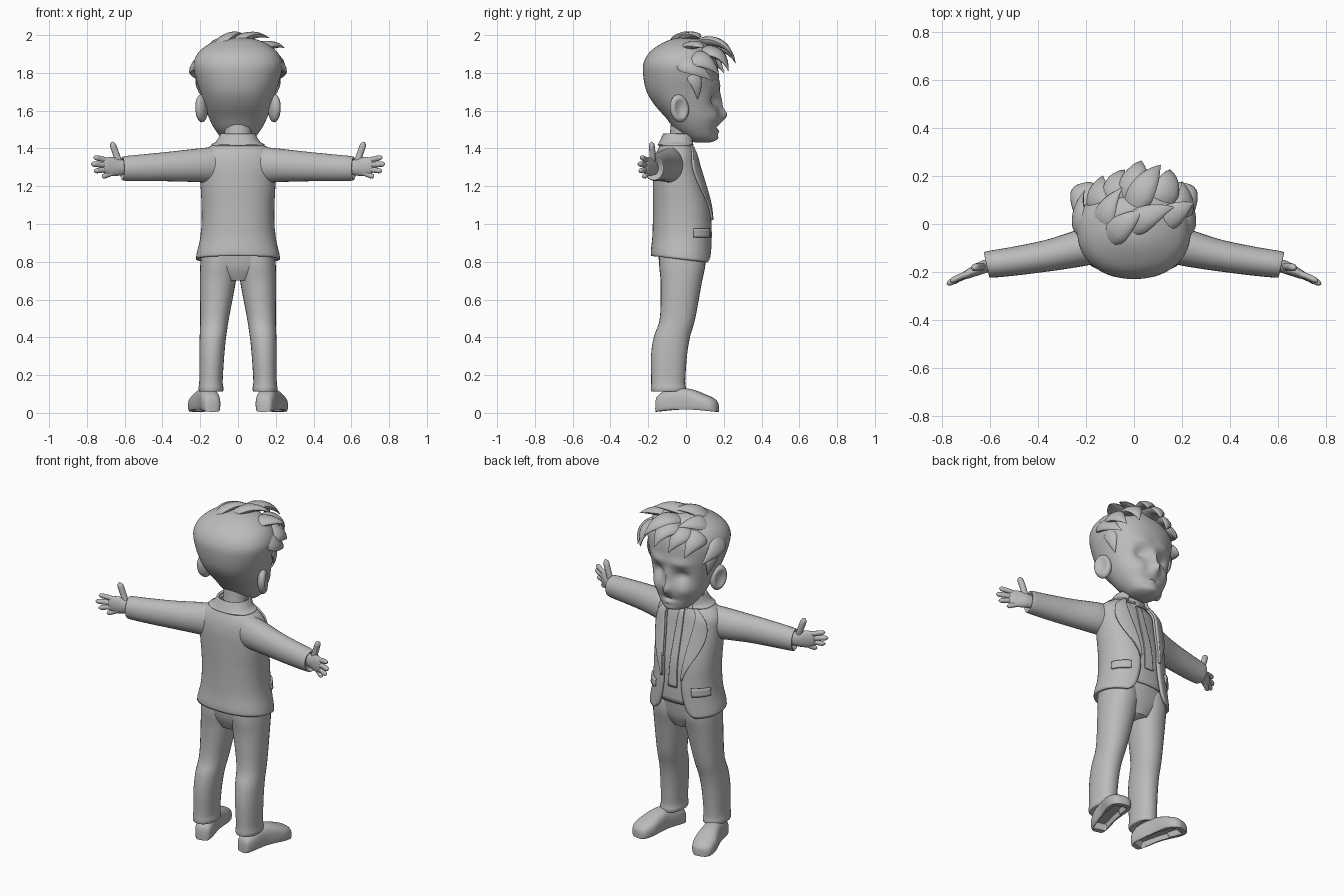
import bpy, bmesh
from math import sin, cos, pi, radians, exp, copysign
from mathutils import Vector, Matrix

default_cube = bpy.data.objects.get("Cube")
if default_cube:
    bpy.data.objects.remove(default_cube, do_unlink=True)

# The single clay colour
grey = bpy.data.materials.new("clay_grey")
grey.use_nodes = True
clay = (0.5, 0.5, 0.5, 1)
grey.diffuse_color = clay
grey.node_tree.nodes["Principled BSDF"].inputs["Base Color"].default_value = clay
UP = Vector((0, 0, 1))


def finish(name, bm, mirror=False, thickness=0):
    bmesh.ops.recalc_face_normals(bm, faces=bm.faces)
    mesh = bpy.data.meshes.new(name)
    bm.to_mesh(mesh)
    bm.free()
    mesh.materials.append(grey)
    mesh.shade_smooth()
    mesh.set_sharp_from_angle(angle=radians(55))
    obj = bpy.data.objects.new(name, mesh)
    bpy.context.collection.objects.link(obj)
    if thickness:
        solid = obj.modifiers.new("thickness", "SOLIDIFY")
        solid.thickness = thickness
        solid.offset = 0
    if mirror:
        obj.modifiers.new("mirror", "MIRROR").use_clip = False
    return obj


def spline(keys, steps=5):
    """Catmull-Rom interpolation of equal-length tuples."""
    out = []
    last = len(keys) - 1
    for i in range(last):
        a, b, c, d = keys[max(i - 1, 0)], keys[i], keys[i + 1], keys[min(i + 2, last)]
        for s in range(steps):
            t = s / steps
            out.append(tuple(
                q + t / 2 * (r - p + t * (2 * p - 5 * q + 4 * r - w + t * (3 * (q - r) + w - p)))
                for p, q, r, w in zip(a, b, c, d)))
    return out + [tuple(keys[-1])]


def squash(v, power):
    return copysign(abs(v) ** power, v)


def loft(bm, rings, sides=28, power=1.0, warp=None):
    """Skin a closed tube over (centre, U radius vector, V radius vector) rings."""
    rows = []
    for centre, u, v in rings:
        row = []
        for k in range(sides):
            a = 2 * pi * k / sides
            p = centre + u * squash(cos(a), power) + v * squash(sin(a), power)
            row.append(bm.verts.new(warp(p) if warp else p))
        rows.append(row)
    for lower, upper in zip(rows, rows[1:]):
        for k in range(sides):
            j = (k + 1) % sides
            bm.faces.new((lower[k], lower[j], upper[j], upper[k]))
    bm.faces.new(rows[0])
    bm.faces.new(rows[-1])


def upright(name, keys, mirror=False, **options):
    """Loft from (z, x, y, x radius, y radius) keys."""
    bm = bmesh.new()
    rings = [(Vector((x, y, z)), Vector((rx, 0, 0)), Vector((0, ry, 0)))
             for z, x, y, rx, ry in spline(keys)]
    loft(bm, rings, **options)
    return finish(name, bm, mirror)


def strand(bm, start, mid, end, width, flat, profile, normal=None, steps=12):
    """Curved tapering tube used for hair locks and fingers."""
    start, mid, end = Vector(start), Vector(mid), Vector(end)
    rings = []
    for i in range(steps + 1):
        t = i / steps
        p = start * (1 - t) ** 2 + mid * 2 * t * (1 - t) + end * t * t
        along = ((mid - start) * (1 - t) + (end - mid) * t).normalized()
        out = normal or (p - Vector((0, -0.03, 1.72)))
        side = along.cross(out).normalized()
        w = width * profile(t)
        rings.append((p, side * w, side.cross(along) * w * flat))
    loft(bm, rings, sides=12)


# Body surface shared by jacket, shirt, lapels and pockets: z, y, rx, ry, opening angle
BODY = spline([
    (.81, -.022, .222, .162, 36), (.84, -.022, .218, .163, 24), (.92, -.018, .2, .16, 18),
    (1, -.018, .192, .157, 16), (1.1, -.022, .192, .152, 18), (1.2, -.035, .197, .14, 21),
    (1.3, -.048, .2, .125, 25), (1.36, -.05, .195, .112, 28), (1.4, -.05, .16, .095, 30),
    (1.43, -.048, .105, .08, 34), (1.48, -.035, .075, .07, 42)])


def section(z):
    for a, b in zip(BODY, BODY[1:]):
        if z <= b[0]:
            t = max(0, (z - a[0]) / (b[0] - a[0]))
            return [p + (q - p) * t for p, q in zip(a, b)]
    return BODY[-1]


def opening(z):
    return section(z)[4]


def body_point(z, degrees, offset):
    _, cy, rx, ry, _ = section(z)
    a = radians(degrees)
    x = (rx + offset) * squash(sin(a), .88)
    y = cy + (ry + offset) * squash(cos(a), .88)
    droop = max(0, min(1, (.95 - z) / .14))
    return Vector((x, y, z - .12 * y * droop))


def patch(name, low, high, left, right, offset, thickness, mirror=False, rows=24, columns=12):
    """Sheet lying on the body between two edge-angle functions of (z, t)."""
    bm = bmesh.new()
    grid = []
    for i in range(rows + 1):
        t = i / rows
        z = low + (high - low) * t
        a, b = left(z, t), right(z, t)
        grid.append([bm.verts.new(body_point(z, a + (b - a) * k / columns, offset))
                     for k in range(columns + 1)])
    for r, s in zip(grid, grid[1:]):
        for k in range(columns):
            bm.faces.new((r[k], r[k + 1], s[k + 1], s[k]))
    return finish(name, bm, mirror, thickness)


# Clothing on the torso
patch("jacket", .81, 1.46, lambda z, t: opening(z), lambda z, t: 360 - opening(z),
      -.006, .014, rows=48, columns=56)
patch("shirt", .87, 1.46, lambda z, t: -180, lambda z, t: 180, -.022, .006, columns=48)
patch("lapels", 1.02, 1.42, lambda z, t: opening(z) - 1,
      lambda z, t: opening(z) + 2 + 26 * sin(pi * min(1, t ** 1.4 * .95)), .007, .012, True)
patch("jacket_collar", 1.415, 1.475, lambda z, t: opening(z) - 4,
      lambda z, t: 364 - opening(z), .008, .014, columns=40)
patch("pocket_flaps", .93, .975, lambda z, t: 34, lambda z, t: 72, .005, .012, True, rows=4)
patch("tie", .96, 1.4, lambda z, t: -7 + 3 * t, lambda z, t: 7 - 3 * t, -.013, .008)
patch("shirt_collar", 1.41, 1.47, lambda z, t: 6 + 8 * t, lambda z, t: 60, -.006, .01, True)

# Neck, hips and legs
upright("neck", [(1.38, 0, -.04, .08, .07), (1.45, 0, -.025, .07, .065), (1.53, 0, 0, .08, .08)])
upright("hips", [(.7, 0, -.02, .08, .09), (.76, 0, -.02, .165, .115), (.82, 0, -.02, .19, .125),
                 (.9, 0, -.018, .18, .132)], power=.9)
upright("trouser_legs", [
    (.86, .098, -.02, .094, .12), (.78, .1, -.02, .1, .122), (.68, .108, -.026, .094, .108),
    (.5, .124, -.045, .076, .094), (.4, .133, -.075, .07, .096), (.3, .139, -.09, .066, .095),
    (.17, .143, -.094, .062, .09), (.13, .143, -.093, .066, .093), (.112, .143, -.093, .06, .087),
    (.12, .143, -.09, .04, .06)], mirror=True, power=.92)

# Shoes, turned outward, with a hollow sole
ALONG = Vector((.24, .97, 0)).normalized()
ACROSS = Vector((ALONG.y, -ALONG.x, 0))
HEEL = Vector((.133, -.158, 0))


def sole(p):
    side, reach = abs((p - HEEL).dot(ACROSS)), (p - HEEL).dot(ALONG)
    p.z = max(p.z, .006 + .012 * sin(pi * max(0, min(1, reach / .33))))
    if p.z < .022 and side < .036 and .03 < reach < .3:
        p.z = .045
    return p


bm = bmesh.new()
loft(bm, [(HEEL + ALONG * d + UP * (h / 2 - .005), ACROSS * w, UP * (h / 2 + .006))
          for d, w, h in spline([
              (0, .02, .06), (.012, .042, .09), (.06, .052, .12), (.14, .052, .13),
              (.2, .06, .122), (.26, .067, .1), (.31, .058, .078), (.333, .035, .055),
              (.338, .01, .035)])], sides=36, power=.75, warp=sole)
finish("shoes", bm, True)


# Sleeves and hands
def sideways(bm, keys):
    depth = Vector((.22, 1, 0)).normalized()
    loft(bm, [(Vector((x, y, z)), depth * ry, UP * rz) for x, y, z, ry, rz in spline(keys)])


bm = bmesh.new()
sideways(bm, [(.1, -.075, 1.312, .07, .098), (.2, -.095, 1.311, .077, .09),
              (.35, -.13, 1.305, .066, .079), (.5, -.155, 1.298, .06, .071),
              (.6, -.168, 1.294, .056, .065), (.612, -.17, 1.294, .048, .057),
              (.6, -.168, 1.294, .035, .045)])
finish("sleeves", bm, True)

bm = bmesh.new()
sideways(bm, [(.58, -.166, 1.298, .026, .036), (.63, -.18, 1.3, .027, .044),
              (.67, -.198, 1.304, .022, .05), (.705, -.214, 1.306, .016, .042),
              (.716, -.218, 1.306, .006, .025)])
finish("palms", bm, True)


def finger_shape(t):
    return max(.15, (1 - max(0, (t - .75) / .25) ** 2) ** .5)


bm = bmesh.new()
for base, tip, width in (
        ((.685, -.206, 1.336), (.765, -.24, 1.354), .014),
        ((.69, -.21, 1.312), (.778, -.252, 1.318), .015),
        ((.685, -.21, 1.29), (.762, -.247, 1.28), .014),
        ((.66, -.197, 1.272), (.72, -.228, 1.249), .014),
        ((.628, -.178, 1.32), (.668, -.184, 1.435), .018)):
    middle = (Vector(base) + Vector(tip)) / 2 + Vector((0, .006, 0))
    strand(bm, base, middle, tip, width, .9, finger_shape, Vector((.3, 1, 0)))
finish("fingers", bm, True)

# Head: x, z, height, x spread, z spread of each facial bump
FACE = [(0, 1.575, .04, .026, .034), (0, 1.64, .018, .02, .05), (.075, 1.66, -.032, .038, .034),
        (.07, 1.735, .012, .06, .02), (.095, 1.57, .012, .04, .035), (0, 1.51, -.01, .05, .01),
        (0, 1.49, .01, .035, .012), (0, 1.452, .012, .04, .018)]


def sculpt(p):
    if p.y > .02:
        fade = min(1, (p.y - .02) / .07)
        p.y += fade * sum(h * exp(-((abs(p.x) - x) / sx) ** 2 - ((p.z - z) / sz) ** 2)
                          for x, z, h, sx, sz in FACE)
    return p


upright("head", [
    (1.432, 0, .085, .03, .04), (1.45, 0, .08, .08, .077), (1.5, 0, .055, .122, .113),
    (1.56, 0, .035, .153, .14), (1.63, 0, .004, .178, .17), (1.7, 0, -.016, .2, .192),
    (1.78, 0, -.026, .225, .2), (1.85, 0, -.03, .235, .195), (1.91, 0, -.025, .208, .167),
    (1.955, 0, -.01, .15, .12), (1.98, 0, 0, .085, .07), (1.987, 0, 0, .01, .01)],
    sides=72, power=.92, warp=sculpt)

# Ears: flattened balls with a hollow on the outer face
bm = bmesh.new()
bmesh.ops.create_uvsphere(bm, u_segments=28, v_segments=20, radius=1)
for v in bm.verts:
    rim = (v.co.y ** 2 + v.co.z ** 2) ** .5
    if v.co.x > 0 and rim < .72:
        v.co.x -= .75 * (1 - (rim / .72) ** 2)
bm.transform(Matrix.Translation((.193, -.035, 1.612)) @ Matrix.Rotation(radians(22), 4, "Z")
             @ Matrix.Rotation(radians(8), 4, "X") @ Matrix.Diagonal((.03, .052, .074, 1)))
finish("ears", bm, True)


# Tousled hair locks sweeping forward from the crown
def lock_shape(t):
    return max(.04, (.55 + 1.6 * t) if t < .28 else (1 - ((t - .28) / .72) ** 1.7))


bm = bmesh.new()
for start, mid, end, width in (
        ((-.05, -.04, 1.94), (.06, .05, 2.03), (.165, .07, 1.985), .055),
        ((.07, -.02, 1.92), (.18, .05, 1.97), (.247, .09, 1.932), .055),
        ((-.02, .03, 1.94), (.05, .19, 2.01), (.11, .245, 1.89), .06),
        ((-.03, .05, 1.92), (.01, .22, 1.98), (.03, .262, 1.85), .065),
        ((-.08, .04, 1.91), (-.09, .2, 1.95), (-.04, .225, 1.82), .06),
        ((-.13, .02, 1.89), (-.17, .15, 1.92), (-.13, .2, 1.8), .06),
        ((.1, .04, 1.9), (.16, .19, 1.95), (.15, .225, 1.81), .06),
        ((.16, 0, 1.87), (.24, .1, 1.9), (.2, .175, 1.79), .06),
        ((-.12, -.08, 1.92), (-.05, 0, 2.03), (.04, .06, 1.995), .055),
        ((-.13, -.04, 1.91), (-.14, .06, 1.98), (-.05, .15, 1.95), .055)):
    strand(bm, start, mid, end, width, .45, lock_shape)
finish("hair_locks", bm)

bm = bmesh.new()
strand(bm, (.19, -.06, 1.86), (.262, .04, 1.85), (.205, .14, 1.76), .055, .4, lock_shape)
strand(bm, (.19, .01, 1.82), (.225, .07, 1.76), (.185, .06, 1.66), .04, .4, lock_shape)
finish("side_hair", bm, True)
